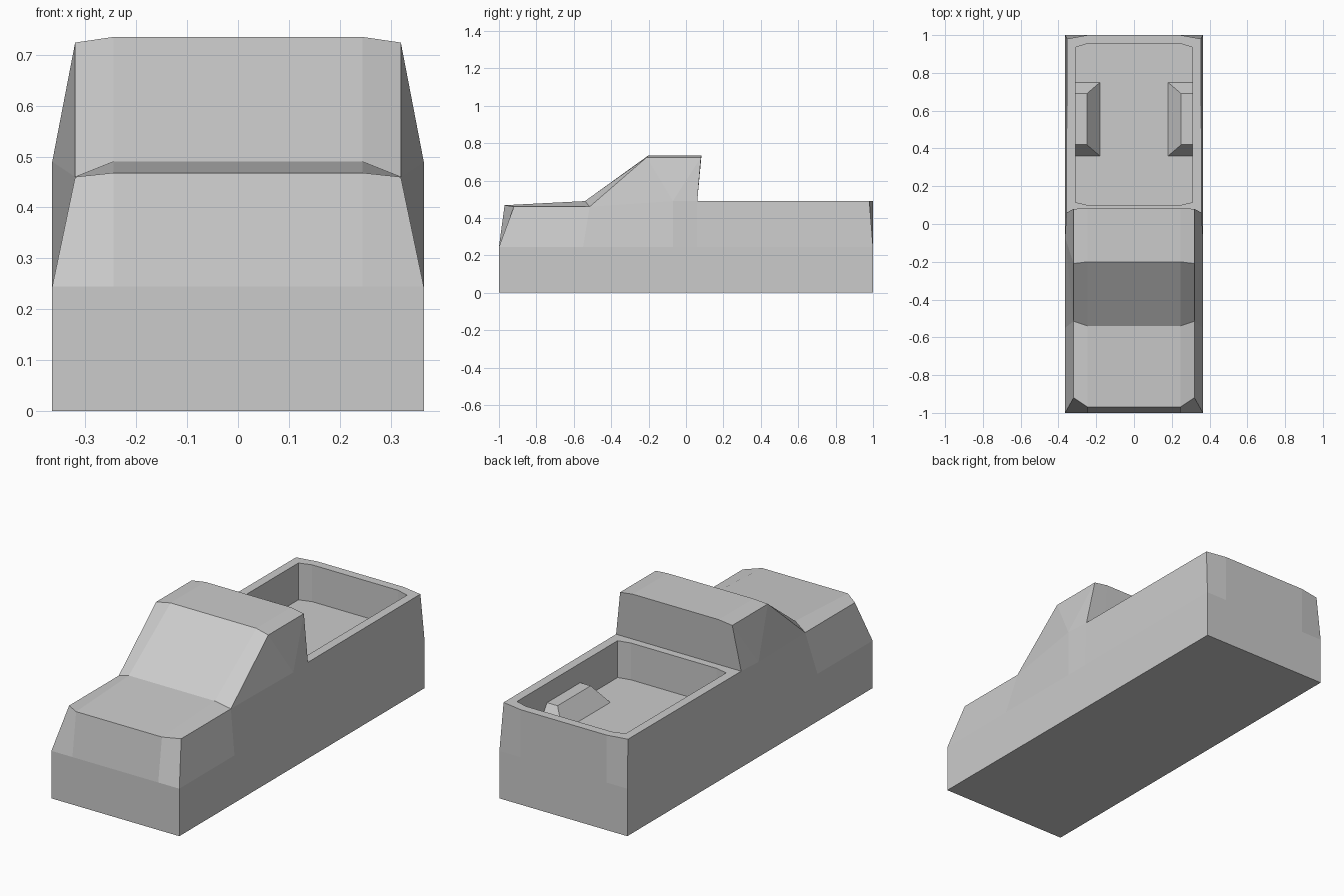
import bpy, bmesh

if "Cube" in bpy.data.objects:
    bpy.data.objects.remove(bpy.data.objects["Cube"])


def half_part(name, points, faces):
    """Build the +x half from named points and mirror it across x = 0."""
    bm = bmesh.new()
    v = {k: bm.verts.new(p) for k, p in points.items()}
    for f in faces:
        bm.faces.new([v[k] for k in f.split()])
    bmesh.ops.recalc_face_normals(bm, faces=bm.faces)
    mesh = bpy.data.meshes.new(name)
    bm.to_mesh(mesh)
    bm.free()
    obj = bpy.data.objects.new(name, mesh)
    bpy.context.collection.objects.link(obj)
    mod = obj.modifiers.new("mirror", 'MIRROR')
    mod.use_clip = True
    return obj


HALF, BELT, SHOULDER, FLOOR = 0.365, 0.245, 0.245, 0.30
pts, faces = {}, []

# Top profile stations: shoulder y, z then corner x, y, z
stations = [
    (-0.97, 0.468, 0.32, -0.92, 0.46),    # hood front
    (-0.54, 0.49, 0.32, -0.515, 0.46),    # cowl
    (-0.20, 0.735, 0.32, -0.21, 0.724),   # roof front
    (0.083, 0.735, 0.32, 0.08, 0.724),    # roof rear
    (0.06, 0.49, 0.357, 0.06, 0.49),      # cab back at bed
    (1.00, 0.49, 0.355, 0.98, 0.49),      # tail
]
for i, (sy, sz, cx, cy, cz) in enumerate(stations):
    pts[f"m{i}"] = (0, sy, sz)
    pts[f"s{i}"] = (SHOULDER, sy, sz)
    pts[f"c{i}"] = (cx, cy, cz)

# Hood, windscreen, roof and cab back
for i in range(4):
    faces += [f"m{i} s{i} s{i+1} m{i+1}", f"s{i} c{i} c{i+1} s{i+1}"]

# Belt line and bottom edge
pts["w"] = (HALF, -0.07, 0.49)
for i, y in enumerate((-1, -0.55, -0.07, 0.06, 1)):
    pts[f"b{i}"] = (HALF, y, BELT)
    pts[f"g{i}"] = (HALF, y, 0)
for k, y in (("f", -1), ("r", 1)):
    for n, z in (("b", BELT), ("g", 0)):
        pts[n + k + "m"] = (0, y, z)
        pts[n + k + "s"] = (SHOULDER, y, z)

# Flanks
faces += ["b0 b1 c1 c0", "b1 b2 w c1", "c1 w c2", "w c3 c2", "w c4 c3",
          "b2 b3 c4 w", "b3 b4 c5 c4"]
faces += [f"g{i} g{i+1} b{i+1} b{i}" for i in range(4)]

# Nose, tail and underside
for k, e, t in (("f", 0, 0), ("r", 4, 5)):
    faces += [f"b{k}m b{k}s s{t} m{t}", f"b{k}s b{e} c{t} s{t}",
              f"g{k}m g{k}s b{k}s b{k}m", f"g{k}s g{e} b{e} b{k}s"]
faces.append("gfm gfs g0 g1 g2 g3 g4 grs grm")

# Bed rim, inner walls and floor
inner = [(0, 0.10), (0.245, 0.10), (0.31, 0.115),
         (0.31, 0.935), (0.245, 0.955), (0, 0.955)]
outer = ["m4", "s4", "c4", "c5", "s5", "m5"]
for i, (x, y) in enumerate(inner):
    pts[f"i{i}"] = (x, y, 0.49)
    pts[f"d{i}"] = (x, y, FLOOR)
for i in range(5):
    faces += [f"{outer[i]} {outer[i+1]} i{i+1} i{i}",
              f"i{i} i{i+1} d{i+1} d{i}"]
faces.append("d0 d1 d2 d3 d4 d5")
half_part("truck_body", pts, faces)

# Wheel humps inside the bed
hump = {"a0": (0.18, 0.36, FLOOR), "a1": (0.18, 0.75, FLOOR),
        "a2": (0.31, 0.75, FLOOR), "a3": (0.31, 0.36, FLOOR),
        "t0": (0.25, 0.42, 0.39), "t1": (0.25, 0.69, 0.39),
        "t2": (0.31, 0.69, 0.39), "t3": (0.31, 0.42, 0.39)}
half_part("wheel_hump", hump,
          ["t0 t1 t2 t3", "a0 a1 t1 t0", "a1 a2 t2 t1", "a3 a0 t0 t3"])
